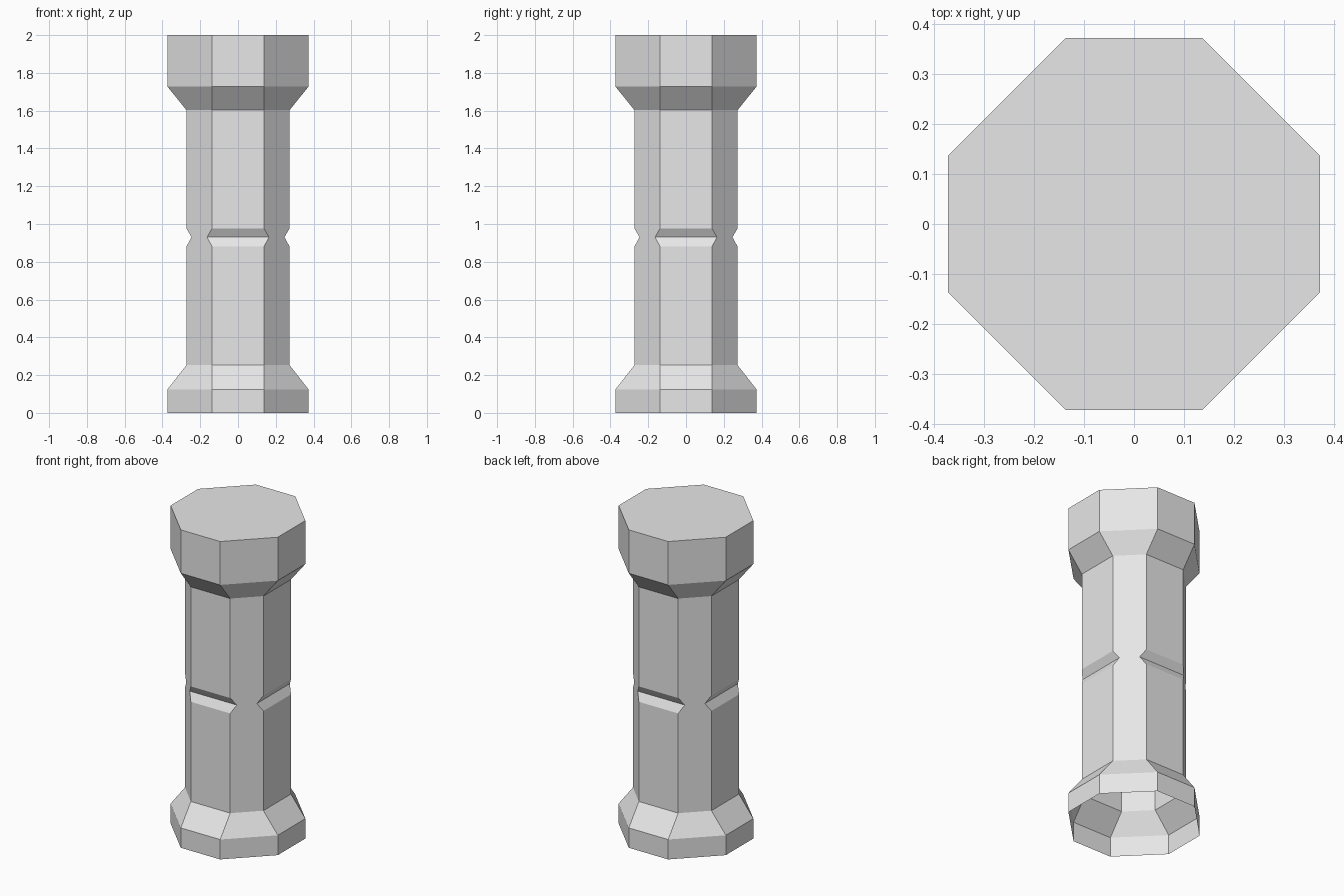
import bpy
import bmesh

cube = bpy.data.objects.get("Cube")
if cube:
    bpy.data.objects.remove(cube, do_unlink=True)

# Stone colour
stone = bpy.data.materials.new("light_grey_stone")
stone.use_nodes = True
grey = (0.8, 0.8, 0.8, 1)
stone.diffuse_color = grey
stone.node_tree.nodes["Principled BSDF"].inputs["Base Color"].default_value = grey

FLAT = 0.137    # half width of the four main sides
WIDE = 0.373    # base and capital
SHAFT = 0.273
NOTCH = 0.246


def octagon(bm, reach, half, z):
    """Eight corners, counter-clockwise; main sides lie at distance reach."""
    corners = []
    dx, dy = 1, 0
    for _ in range(4):
        for side in (-half, half):
            corners.append(bm.verts.new((reach * dx - side * dy, reach * dy + side * dx, z)))
        dx, dy = -dy, dx
    return corners


# Sections from floor to top; the notch ring keeps the diagonal sides flat
sections = [
    (WIDE, FLAT, 0), (WIDE, FLAT, 0.125), (SHAFT, FLAT, 0.253),
    (SHAFT, FLAT, 0.88), (NOTCH, SHAFT + FLAT - NOTCH, 0.93), (SHAFT, FLAT, 0.977),
    (SHAFT, FLAT, 1.603), (WIDE, FLAT, 1.727), (WIDE, FLAT, 2),
]

bm = bmesh.new()
rings = [octagon(bm, *section) for section in sections]
for low, high in zip(rings, rings[1:]):
    for i in range(8):
        j = (i + 1) % 8
        bm.faces.new((low[i], low[j], high[j], high[i]))

# Closed top, open underside
bm.faces.new(rings[-1])

# Merge the flat diagonal sides across the notch
bm.normal_update()
seams = [e for e in bm.edges if len(e.link_faces) == 2 and e.calc_face_angle() < 0.001]
bmesh.ops.dissolve_edges(bm, edges=seams, use_verts=False)

mesh = bpy.data.meshes.new("column")
bm.to_mesh(mesh)
bm.free()
mesh.materials.append(stone)
column = bpy.data.objects.new("column", mesh)
bpy.context.collection.objects.link(column)
